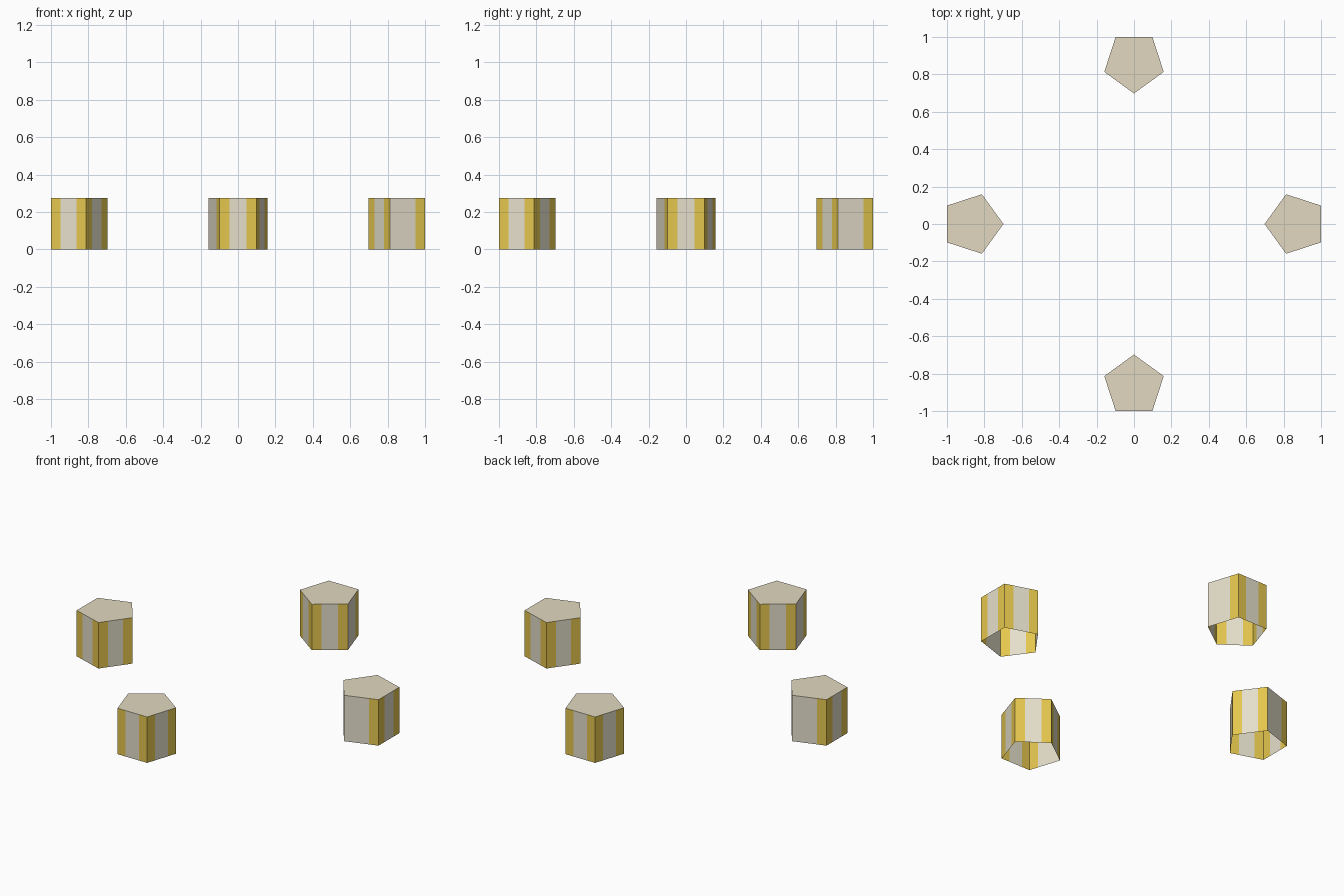
import bpy, bmesh, math
from mathutils import Matrix, Vector

if "Cube" in bpy.data.objects:
    bpy.data.objects.remove(bpy.data.objects["Cube"])

R = 0.167                                # pentagon circumradius
H = 0.275                                # post height
C = 1 - R * math.cos(math.radians(36))   # centre distance, outer face lands on 1


def srgb(r, g, b):
    def lin(v):
        v /= 255
        return v / 12.92 if v <= 0.04045 else ((v + 0.055) / 1.055) ** 2.4
    return (lin(r), lin(g), lin(b), 1)


def material(name, rgb):
    m = bpy.data.materials.new(name)
    m.diffuse_color = srgb(*rgb)
    m.use_nodes = True
    m.node_tree.nodes["Principled BSDF"].inputs["Base Color"].default_value = m.diffuse_color
    return m


MATS = [material("yellow", (228, 198, 78)),
        material("pale_stripe", (229, 223, 203)),
        material("cap_beige", (226, 217, 192))]


def post(name, turn):
    """Pentagonal post, open underneath, striped sides, point towards the centre."""
    bm = bmesh.new()
    corners = [Vector((C + R * math.cos(math.radians(180 + 72 * k)),
                       R * math.sin(math.radians(180 + 72 * k)), 0)) for k in range(5)]
    ring, colours = [], []
    for k in range(5):
        a, b = corners[k], corners[(k + 1) % 5]
        # one side carries the wide seam stripe; the rest are yellow/pale/yellow
        bands = [(0, 1), (0.72, 0)] if k == 1 else [(0, 0), (0.275, 1), (0.725, 0)]
        for t, colour in bands:
            ring.append(a.lerp(b, t))
            colours.append(colour)
    low = [bm.verts.new(p) for p in ring]
    high = [bm.verts.new(p + Vector((0, 0, H))) for p in ring]
    n = len(ring)
    for i in range(n):
        j = (i + 1) % n
        bm.faces.new((low[i], low[j], high[j], high[i])).material_index = colours[i]
    # flat cap
    bm.faces.new(high).material_index = 2
    bm.transform(Matrix.Rotation(math.radians(turn), 4, 'Z'))
    me = bpy.data.meshes.new(name)
    bm.to_mesh(me)
    bm.free()
    for m in MATS:
        me.materials.append(m)
    bpy.context.collection.objects.link(bpy.data.objects.new(name, me))


# four posts around the centre
for name, turn in (("right_post", 0), ("back_post", 90), ("left_post", 180), ("front_post", 270)):
    post(name, turn)
